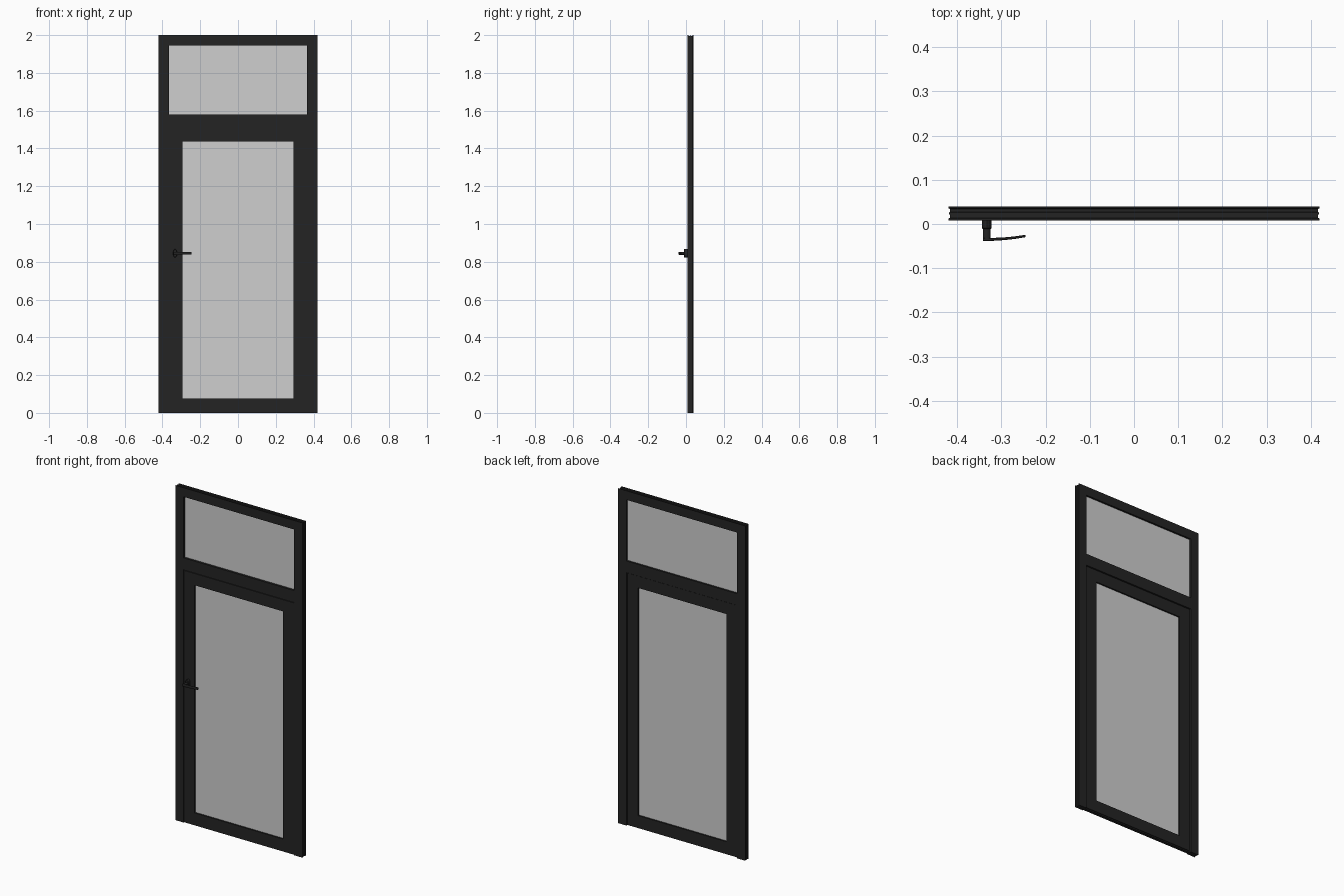
import bpy, bmesh, math
from mathutils import Vector

cube = bpy.data.objects.get("Cube")
if cube:
    bpy.data.objects.remove(cube, do_unlink=True)


def material(name, colour):
    m = bpy.data.materials.new(name)
    m.use_nodes = True
    m.diffuse_color = (*colour, 1)
    m.node_tree.nodes["Principled BSDF"].inputs["Base Color"].default_value = (*colour, 1)
    return m


black = material("black_metal", (0.017, 0.017, 0.017))
grey = material("grey_glass", (0.62, 0.62, 0.62))


def finish(name, bm, mat):
    bmesh.ops.recalc_face_normals(bm, faces=bm.faces)
    mesh = bpy.data.meshes.new(name)
    bm.to_mesh(mesh)
    bm.free()
    mesh.materials.append(mat)
    obj = bpy.data.objects.new(name, mesh)
    bpy.context.collection.objects.link(obj)
    return obj


def loft(name, rings, mat, closed=False):
    """Skin a list of equal point rings; cap the ends unless closed."""
    bm = bmesh.new()
    loops = [[bm.verts.new(p) for p in ring] for ring in rings]
    pairs = list(zip(loops, loops[1:])) + ([(loops[-1], loops[0])] if closed else [])
    n = len(loops[0])
    for a, b in pairs:
        for i in range(n):
            j = (i + 1) % n
            bm.faces.new((a[i], a[j], b[j], b[i]))
    if not closed:
        bm.faces.new(loops[0])
        bm.faces.new(loops[-1])
    return finish(name, bm, mat)


def border(name, half, low, high, profile, open_bottom=False):
    """Sweep an (inward, depth) profile round a rectangle with mitred corners."""
    lift = 0 if open_bottom else 1
    rings = [[(sx * (half - u), y, low + u * lift) for u, y in profile] for sx in (-1, 1)]
    tops = [[(sx * (half - u), y, high - u) for u, y in profile] for sx in (-1, 1)]
    return loft(name, [rings[0], tops[0], tops[1], rings[1]], black, not open_bottom)


def box(name, x, y, z, mat):
    bm = bmesh.new()
    bmesh.ops.create_cube(bm, size=1)
    for v in bm.verts:
        v.co = Vector([lo + (c + 0.5) * (hi - lo) for c, (lo, hi) in zip(v.co, (x, y, z))])
    return finish(name, bm, mat)


FRONT, BACK = 0.008, 0.04

# Outer frame, with a shallow channel along its outer edge
border("outer_frame", 0.42, 0, 2,
       [(0, FRONT), (0.054, FRONT), (0.054, BACK), (0, BACK), (0, 0.036),
        (0.004, 0.034), (0.004, 0.027), (0.002, 0.026), (0.002, 0.022),
        (0.004, 0.021), (0.004, 0.014), (0, 0.012)], open_bottom=True)
box("transom", (-0.367, 0.367), (FRONT, BACK), (1.511, 1.581), black)

# Door leaf: the core fills the joint behind a narrow shadow gap
border("door_leaf", 0.37, 0.0, 1.514,
       [(0, 0.013), (0.007, 0.013), (0.007, FRONT), (0.077, FRONT),
        (0.077, 0.034), (0.007, 0.034), (0.007, 0.030), (0, 0.030)])

# Glazing
box("upper_glass", (-0.37, 0.37), (0.021, 0.029), (1.577, 1.95), grey)
box("door_glass", (-0.296, 0.296), (0.017, 0.025), (0.073, 1.441), grey)

# Handle: oval rose, neck and curved lever
HX, HZ = -0.333, 0.845


def oval(y, rx, rz, count=20):
    turns = [math.tau * i / count for i in range(count)]
    return [(HX + rx * math.cos(t), y, HZ + rz * math.sin(t)) for t in turns]


handle = [
    loft("handle_rose", [oval(0.009, 0.011, 0.022), oval(-0.009, 0.011, 0.022),
                         oval(-0.011, 0.009, 0.020)], black),
    loft("handle_neck", [oval(-0.010, 0.009, 0.008), oval(-0.036, 0.009, 0.008)], black),
]
lever = []
for i in range(9):
    t = i / 8
    x, y = HX - 0.009 + 0.097 * t, -0.035 + 0.008 * t ** 2.2
    h, d = 0.008 - 0.001 * t, 0.0035 - 0.0008 * t
    lever.append([(x, y + a * d, HZ + b * h) for a, b in
                  ((-1, -0.7), (-0.6, -1), (0.6, -1), (1, -0.7),
                   (1, 0.7), (0.6, 1), (-0.6, 1), (-1, 0.7))])
handle.append(loft("handle_lever", lever, black))

# Smooth the rounded handle parts, keeping crisp edges
bpy.ops.object.select_all(action='DESELECT')
for obj in handle:
    obj.select_set(True)
bpy.context.view_layer.objects.active = handle[0]
bpy.ops.object.shade_smooth_by_angle(angle=math.radians(35))
